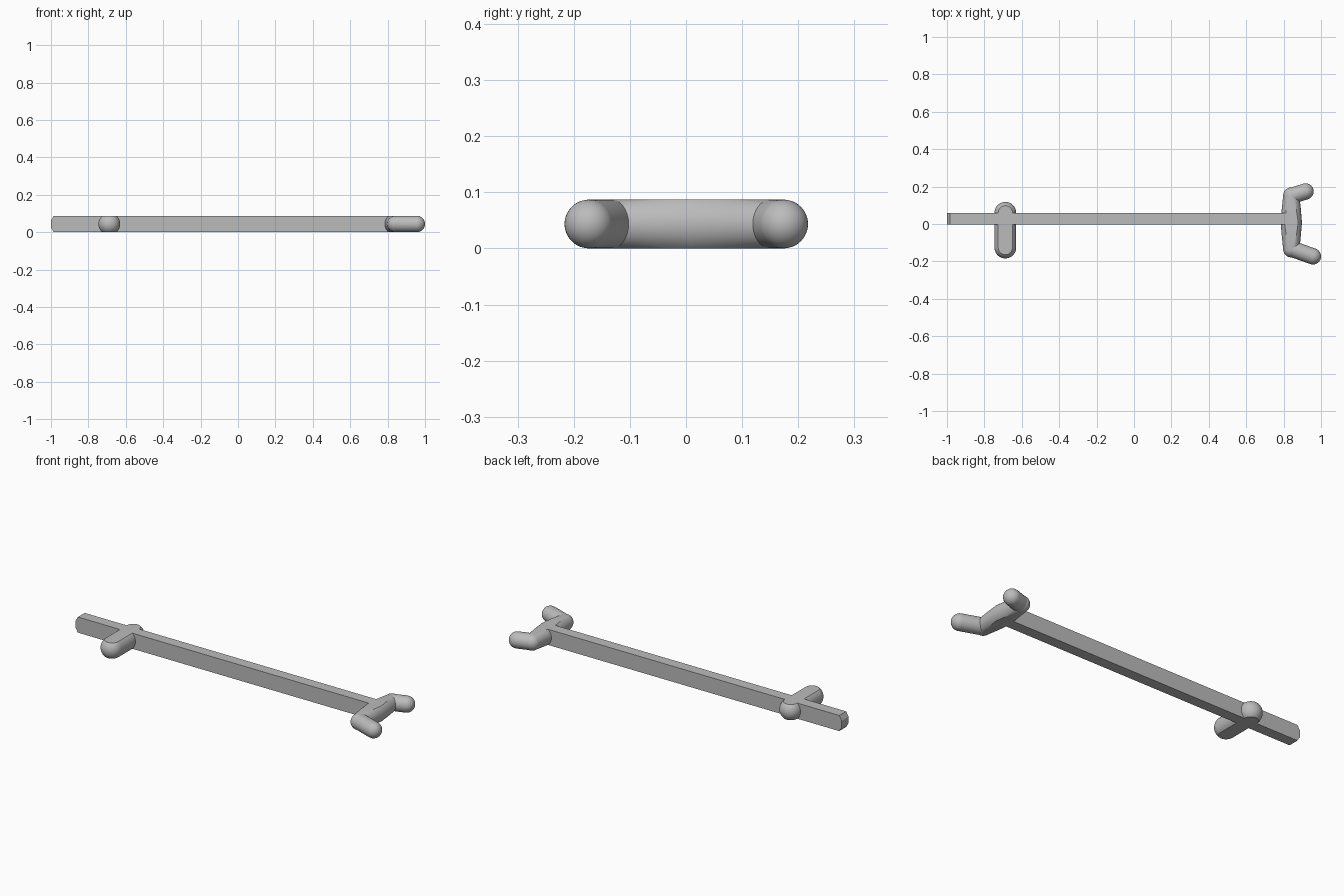
import bpy, bmesh, math
from mathutils import Vector

if "Cube" in bpy.data.objects:
    bpy.data.objects.remove(bpy.data.objects["Cube"], do_unlink=True)

H = 0.087          # full thickness of the piece
MID = H / 2

metal = bpy.data.materials.new("grey metal")
metal.use_nodes = True
GREY = (0.5, 0.5, 0.5, 1)
metal.diffuse_color = GREY
metal.node_tree.nodes["Principled BSDF"].inputs["Base Color"].default_value = GREY


def finish(bm, name, smooth=True):
    bmesh.ops.recalc_face_normals(bm, faces=bm.faces)
    mesh = bpy.data.meshes.new(name)
    bm.to_mesh(mesh)
    bm.free()
    mesh.materials.append(metal)
    ob = bpy.data.objects.new(name, mesh)
    bpy.context.collection.objects.link(ob)
    if smooth:
        bpy.ops.object.select_all(action='DESELECT')
        ob.select_set(True)
        bpy.context.view_layer.objects.active = ob
        bpy.ops.object.shade_smooth_by_angle(angle=math.radians(30))
    return ob


def rod(name, start, end, radii, sides=40, cap=10):
    """Round-ended rod whose radii are spaced evenly from start to end, cut flat at z = 0 and z = H."""
    a, b = Vector((*start, MID)), Vector((*end, MID))
    axis = (b - a).normalized()
    side = axis.cross(Vector((0, 0, 1)))
    up = Vector((0, 0, 1))
    length = (b - a).length
    n = len(radii) - 1
    quarter = [math.pi / 2 * i / cap for i in range(1, cap)]
    profile = [(-radii[0] * math.cos(t), radii[0] * math.sin(t)) for t in quarter]
    profile += [(length * i / n, r) for i, r in enumerate(radii)]
    profile += [(length + radii[-1] * math.cos(t), radii[-1] * math.sin(t)) for t in reversed(quarter)]
    bm = bmesh.new()
    rings = []
    for d, r in profile:
        rings.append([bm.verts.new(a + axis * d + (side * math.cos(t) + up * math.sin(t)) * r)
                      for t in (2 * math.pi * k / sides for k in range(sides))])
    for r0, r1 in zip(rings, rings[1:]):
        for k in range(sides):
            j = (k + 1) % sides
            bm.faces.new((r0[k], r0[j], r1[j], r1[k]))
    for ring, d in ((rings[0], -radii[0]), (rings[-1], length + radii[-1])):
        tip = bm.verts.new(a + axis * d)
        for k in range(sides):
            bm.faces.new((ring[k], ring[(k + 1) % sides], tip))
    # flat top and bottom where the rod is thicker than the piece
    if max(radii) > MID:
        for z, n_z in ((0, -1), (H, 1)):
            cut = bmesh.ops.bisect_plane(bm, geom=bm.verts[:] + bm.edges[:] + bm.faces[:], dist=1e-6,
                                         plane_co=(0, 0, z), plane_no=(0, 0, n_z), clear_outer=True)
            edges = [e for e in cut["geom_cut"] if isinstance(e, bmesh.types.BMEdge)]
            bmesh.ops.holes_fill(bm, edges=edges)
    return finish(bm, name)


# Long square bar with a chamfered free end
bm = bmesh.new()
outline = [(0.83, 0), (0.83, H), (-0.985, H), (-1, 0.062), (-1, 0.025), (-0.985, 0)]
face = bm.faces.new([bm.verts.new((x, -0.002, z)) for x, z in outline])
new = bmesh.ops.extrude_face_region(bm, geom=[face])["geom"]
bmesh.ops.translate(bm, vec=(0, 0.06, 0), verts=[v for v in new if isinstance(v, bmesh.types.BMVert)])
finish(bm, "long_bar", smooth=False)

# Cross handle near the free end
rod("cross_handle", (-0.688, -0.126), (-0.688, 0.06), (0.058, 0.058))

# Fork head: tapered spine with two splayed prongs
rod("fork_spine", (0.841, -0.135), (0.841, 0.152), (MID, 0.051, 0.057, 0.051, MID))
rod("left_prong", (0.842, 0.15), (0.917, 0.174), (MID, MID))
rod("right_prong", (0.842, -0.132), (0.9565, -0.173), (MID, MID))
